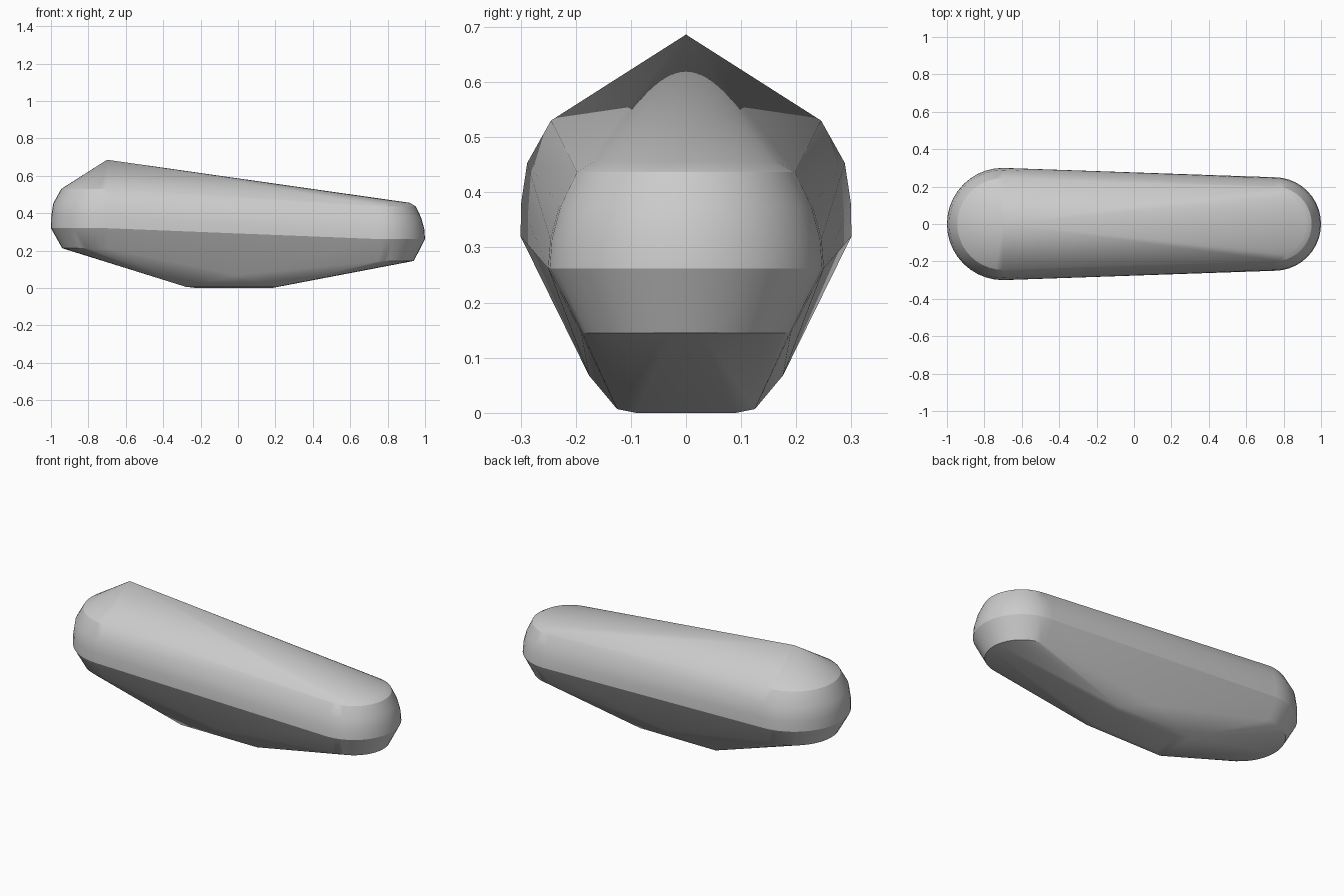
import bpy, bmesh, math

cube = bpy.data.objects.get("Cube")
if cube:
    bpy.data.objects.remove(cube, do_unlink=True)

mat = bpy.data.materials.new("plain grey")
mat.use_nodes = True
grey = (0.6, 0.6, 0.6, 1)
mat.diffuse_color = grey
mat.node_tree.nodes["Principled BSDF"].inputs["Base Color"].default_value = grey

bm = bmesh.new()


def rounded_end(cx, facing, profile, steps=20):
    """Stack of half rings, each given as (radius, height)."""
    for radius, z in profile:
        for i in range(steps + 1):
            a = math.pi * (i / steps - 0.5)
            bm.verts.new((cx + facing * radius * math.cos(a), radius * math.sin(a), z))


# Broad, tall end with its peak
rounded_end(-0.70, -1, [(0.24, 0.213), (0.30, 0.32), (0.299, 0.38), (0.288, 0.453), (0.245, 0.53)])
bm.verts.new((-0.70, 0, 0.686))

# Narrow, low end
rounded_end(0.75, 1, [(0.19, 0.145), (0.25, 0.262), (0.246, 0.315), (0.23, 0.375), (0.2, 0.437), (0.168, 0.456)])

# Keel: flat sole, its rim and the bulge at each side
for side in (-1, 1):
    for x, y, z in [(-0.22, 0.09, 0), (0.18, 0.09, 0),
                    (-0.28, 0.125, 0.007), (0.21, 0.125, 0.007),
                    (0.0, 0.176, 0.068)]:
        bm.verts.new((x, side * y, z))

# Skin stretched around all the sections
hull = bmesh.ops.convex_hull(bm, input=bm.verts[:])
loose = {g for g in hull["geom_interior"] + hull["geom_unused"] if isinstance(g, bmesh.types.BMVert)}
bmesh.ops.delete(bm, geom=list(loose), context="VERTS")
bmesh.ops.dissolve_limit(bm, angle_limit=math.radians(0.5), verts=bm.verts[:], edges=bm.edges[:])
bmesh.ops.recalc_face_normals(bm, faces=bm.faces[:])

mesh = bpy.data.meshes.new("tapered_hull")
bm.to_mesh(mesh)
bm.free()
mesh.materials.append(mat)
body = bpy.data.objects.new("tapered_hull", mesh)
bpy.context.collection.objects.link(body)

# Soft round ends, crisp bands
bpy.ops.object.select_all(action="DESELECT")
body.select_set(True)
bpy.context.view_layer.objects.active = body
bpy.ops.object.shade_smooth_by_angle(angle=math.radians(25))
